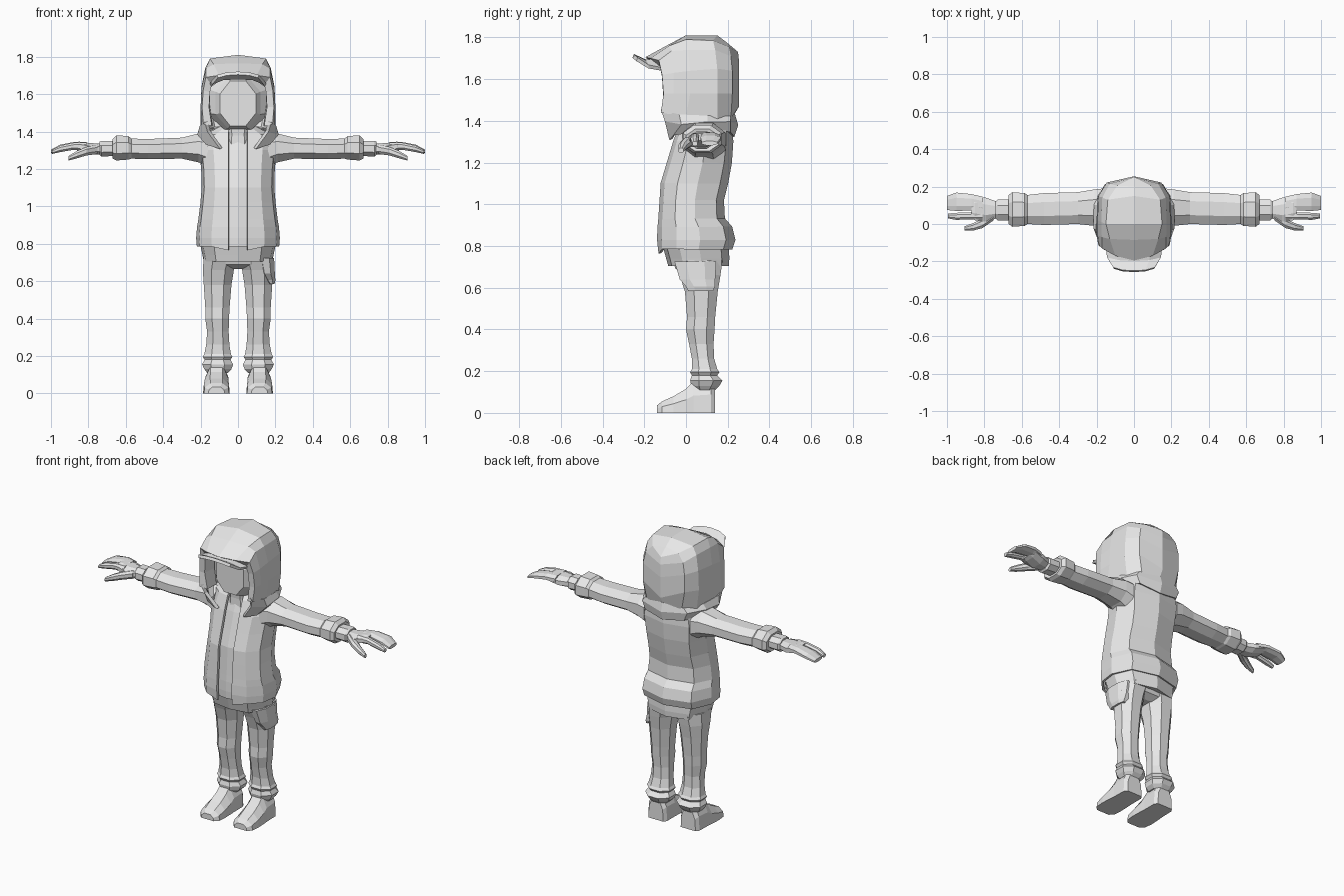
import bpy, bmesh

grey = bpy.data.materials.new("plain_grey")
grey.diffuse_color = (0.8, 0.8, 0.8, 1)


def loft(name, rows, closed=True, mirror=False, solid=0.0):
    """Skin equal-length rows of points; closed rows are rings with end caps."""
    bm = bmesh.new()
    grid = [[bm.verts.new(p) for p in row] for row in rows]
    n = len(rows[0])
    for a, b in zip(grid, grid[1:]):
        for i in range(n if closed else n - 1):
            j = (i + 1) % n
            bm.faces.new((a[i], a[j], b[j], b[i]))
    if closed:
        bm.faces.new(grid[0])
        bm.faces.new(grid[-1])
    bmesh.ops.remove_doubles(bm, verts=bm.verts, dist=0.0005)
    bmesh.ops.recalc_face_normals(bm, faces=bm.faces)
    me = bpy.data.meshes.new(name)
    bm.to_mesh(me)
    bm.free()
    me.materials.append(grey)
    ob = bpy.data.objects.new(name, me)
    bpy.context.collection.objects.link(ob)
    if mirror:
        ob.modifiers.new("Mirror", 'MIRROR').merge_threshold = 0.001
    if solid:
        m = ob.modifiers.new("Solidify", 'SOLIDIFY')
        m.thickness, m.offset = solid, 0
    return ob


def oct_ring(a0, a1, b0, b1, k=0.28):
    """Box outline with cut corners."""
    da, db = (a1 - a0) * k, (b1 - b0) * k
    return [(a0 + da, b0), (a1 - da, b0), (a1, b0 + db), (a1, b1 - db),
            (a1 - da, b1), (a0 + da, b1), (a0, b1 - db), (a0, b0 + db)]


def along_x(spec):
    return [[(x, p, q) for p, q in oct_ring(*r)] for x, *r in spec]


def along_y(spec):
    return [[(p, y, q) for p, q in oct_ring(*r)] for y, *r in spec]


def along_z(spec):
    return [[(p, q, z) for p, q in oct_ring(*r)] for z, *r in spec]


def body_half(z, w, f, b, start):
    """Half outline of the trunk from front to centre back."""
    d = b - f
    return [(start, f, z), (0.64 * w, f + 0.06 * d, z), (0.93 * w, f + 0.25 * d, z),
            (w, f + 0.55 * d, z), (0.76 * w, f + 0.88 * d, z), (0, b, z)]


# Jacket, open down the front, with a shirt just inside: z, half width, front, back
trunk = [(.785, .213, -.13, .215), (.83, .217, -.132, .23), (.89, .212, -.13, .215),
         (.93, .205, -.126, .18), (1.02, .194, -.12, .175), (1.1, .187, -.115, .195),
         (1.2, .19, -.085, .213), (1.3, .2, -.055, .22), (1.38, .185, -.025, .215),
         (1.42, .1, .0, .18)]
jacket = [body_half(*r, 0.05) for r in trunk]
jacket[0][0] = (.05, -.125, .765)
loft("jacket", jacket, False, True, 0.014)
loft("shirt", [body_half(z, w - .016, f + .012, b - .02, 0) for z, w, f, b in trunk],
     False, True)
loft("jacket_hem", [body_half(*r, 0) for r in
                    [(.715, .14, -.04, .16), (.705, .183, -.085, .205),
                     (.74, .19, -.095, .208), (.80, .203, -.112, .205)]], False, True)
loft("pelvis", along_z([(.665, -.05, .05, .02, .12), (.69, -.15, .15, -.05, .16),
                        (.75, -.17, .17, -.07, .18)]))

# Head and neck
loft("face", along_y([(-.08, -.095, .095, 1.43, 1.67), (-.045, -.12, .12, 1.415, 1.69),
                      (.0, -.165, .165, 1.41, 1.71), (.14, -.15, .15, 1.42, 1.72)]))
loft("neck", along_z([(1.28, -.09, .09, -.03, .13), (1.38, -.075, .075, -.025, .11),
                      (1.45, -.08, .08, -.03, .11)]))

# Hood: arches from the inner lip, over the crown, to the back seam
hood = [
    [(.135, -.02, 1.43), (.15, -.02, 1.53), (.15, -.02, 1.61), (.14, -.02, 1.65),
     (.09, -.02, 1.68), (0, -.02, 1.69)],
    [(.14, -.105, 1.43), (.155, -.11, 1.53), (.15, -.115, 1.61), (.14, -.12, 1.65),
     (.09, -.14, 1.675), (0, -.15, 1.685)],
    [(.185, -.12, 1.44), (.192, -.108, 1.53), (.186, -.115, 1.62), (.172, -.13, 1.69),
     (.10, -.17, 1.70), (0, -.195, 1.705)],
    [(.195, -.07, 1.43), (.2, -.06, 1.53), (.195, -.06, 1.63), (.172, -.07, 1.735),
     (.13, -.08, 1.76), (0, -.085, 1.765)],
    [(.2, .0, 1.42), (.2, .02, 1.53), (.195, .02, 1.64), (.175, .01, 1.74),
     (.15, .0, 1.79), (0, .0, 1.81)],
    [(.18, .15, 1.41), (.195, .15, 1.53), (.19, .15, 1.65), (.17, .14, 1.74),
     (.14, .13, 1.785), (0, .15, 1.81)],
    [(.12, .215, 1.41), (.145, .222, 1.53), (.145, .222, 1.64), (.13, .215, 1.71),
     (.09, .205, 1.755), (0, .2, 1.772)],
    [(0, .225, 1.42), (0, .255, 1.47), (0, .255, 1.6), (0, .255, 1.68),
     (0, .25, 1.725), (0, .25, 1.73)]]
loft("hood", hood, False, True)

# Draped hood collar and front flaps
cowl = [
    [(.17, -.115, 1.455), (.195, -.03, 1.43), (.185, .1, 1.42), (.13, .205, 1.42), (0, .225, 1.43)],
    [(.155, -.095, 1.40), (.208, -.02, 1.385), (.205, .1, 1.395), (.15, .205, 1.395), (0, .24, 1.38)],
    [(.09, -.072, 1.31), (.165, -.055, 1.335), (.185, .1, 1.36), (.13, .205, 1.35), (0, .222, 1.325)]]
loft("hood_collar", cowl, False, True, 0.02)

# Upturned cap brim
brim = [[(0, -.11, 1.70), (.08, -.11, 1.695), (.15, -.10, 1.645)],
        [(0, -.20, 1.688), (.08, -.195, 1.683), (.14, -.18, 1.66)],
        [(0, -.253, 1.712), (.06, -.25, 1.708), (.11, -.235, 1.695)]]
loft("cap_brim", brim, False, True, 0.018)

# Sleeves, wrists and gloves: x, y range, z range
loft("sleeve", along_x([(.16, -.02, .19, 1.21, 1.39), (.21, -.01, .185, 1.235, 1.39),
                        (.30, .0, .17, 1.255, 1.367), (.48, -.005, .165, 1.252, 1.36),
                        (.57, .0, .155, 1.255, 1.362), (.585, -.01, .165, 1.25, 1.375),
                        (.65, -.015, .17, 1.245, 1.38), (.67, .0, .155, 1.255, 1.36),
                        (.665, .02, .13, 1.275, 1.34)]), mirror=True)
loft("wrist", along_x([(.64, .025, .125, 1.275, 1.342), (.735, .025, .125, 1.275, 1.342)]),
     mirror=True)
loft("glove_cuff", along_x([(.66, .02, .13, 1.27, 1.348), (.73, .02, .13, 1.265, 1.35),
                            (.74, .03, .12, 1.275, 1.345)]), mirror=True)
loft("palm", along_x([(.72, .035, .115, 1.278, 1.335), (.79, .012, .14, 1.278, 1.338),
                      (.85, .02, .15, 1.295, 1.346), (.87, .03, .145, 1.305, 1.34)]),
     mirror=True)
loft("joined_fingers", along_x([(.81, .065, .146, 1.297, 1.343), (.87, .072, .16, 1.305, 1.345),
                                (.95, .07, .168, 1.298, 1.33), (1.0, .075, .15, 1.283, 1.303)]),
     mirror=True)
loft("index_finger", along_x([(.81, .02, .07, 1.297, 1.342), (.88, .025, .062, 1.302, 1.34),
                              (.95, .022, .06, 1.29, 1.325), (.995, .03, .056, 1.28, 1.302)]),
     mirror=True)
loft("thumb", along_x([(.75, .02, .07, 1.28, 1.33), (.81, -.022, .03, 1.272, 1.318),
                       (.86, -.035, .005, 1.257, 1.297), (.905, -.035, -.012, 1.245, 1.27)]),
     mirror=True)

# Trousers with gathered ankles: z, x range, y range
loft("trouser_leg", along_z([(.73, .0, .183, -.06, .175), (.66, .022, .188, -.03, .165),
                             (.58, .035, .183, -.005, .152), (.46, .045, .175, .005, .14),
                             (.40, .048, .175, .0, .137), (.33, .05, .165, .015, .132),
                             (.26, .046, .17, .028, .135), (.21, .038, .18, .028, .15),
                             (.195, .03, .188, .02, .16), (.18, .04, .178, .028, .15),
                             (.155, .026, .192, .02, .175), (.13, .035, .18, .025, .16),
                             (.11, .055, .165, .04, .14)]), mirror=True)


def boot_ring(y, x0, x1, top):
    m = (x1 - x0) * 0.25
    return [(x0 - .004, y, 0), (x0, y, top * .55), (x0 + m, y, top),
            (x1 - m, y, top), (x1, y, top * .55), (x1 + .004, y, 0)]


loft("boot", [boot_ring(*r) for r in
              [(-.14, .075, .155, .035), (-.115, .052, .178, .055), (-.06, .048, .183, .08),
               (.0, .05, .18, .115), (.035, .052, .176, .15), (.12, .052, .174, .16),
               (.14, .065, .16, .13)]], mirror=True)

# Single hip pouch on one leg
loft("hip_pouch", along_z([(.725, .10, .193, -.055, .145), (.64, .12, .197, -.03, .14),
                           (.605, .145, .2, .0, .138), (.585, .165, .195, .01, .13)]))
